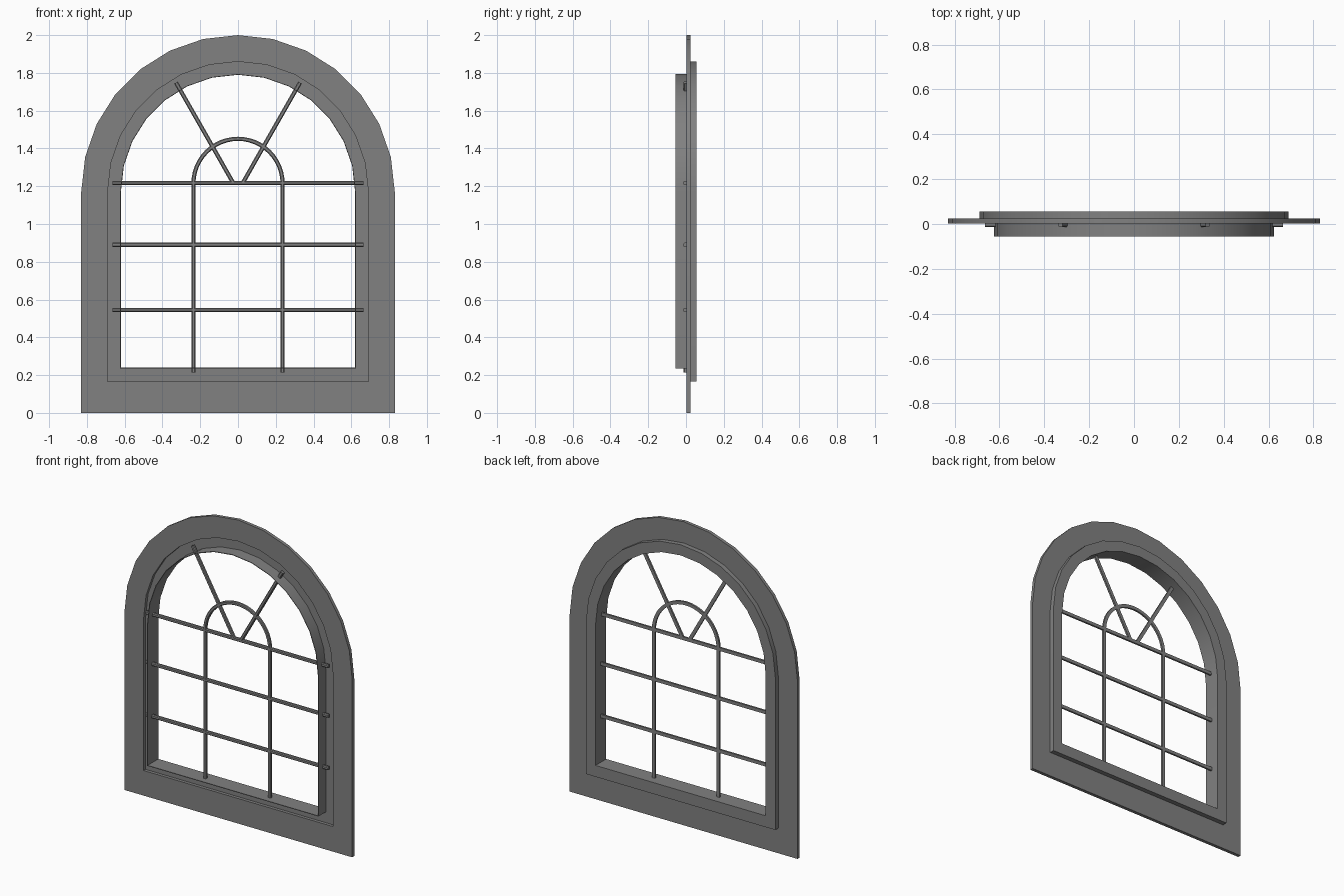
import bpy
import bmesh
from math import cos, sin, pi, radians
from mathutils import Vector

cube = bpy.data.objects.get("Cube")
if cube:
    bpy.data.objects.remove(cube, do_unlink=True)

GREY = (0.22, 0.22, 0.22, 1)
grey = bpy.data.materials.new("mid grey")
grey.diffuse_color = GREY
grey.use_nodes = True
grey.node_tree.nodes["Principled BSDF"].inputs["Base Color"].default_value = GREY

SPRING = 1.17  # height where the main arches begin


def finish(name, bm):
    bmesh.ops.recalc_face_normals(bm, faces=bm.faces)
    mesh = bpy.data.meshes.new(name)
    bm.to_mesh(mesh)
    bm.free()
    mesh.materials.append(grey)
    mesh.shade_smooth()
    mesh.set_sharp_from_angle(angle=radians(30))
    obj = bpy.data.objects.new(name, mesh)
    bpy.context.collection.objects.link(obj)
    return obj


def arch(radius, bottom, spring=SPRING, segments=14):
    """Outline from the right foot, over the arch, to the left foot."""
    curve = [Vector((radius * cos(pi * i / segments), spring + radius * sin(pi * i / segments)))
             for i in range(segments + 1)]
    return [Vector((radius, bottom))] + curve + [Vector((-radius, bottom))]


def frame(name, outer, inner, front, back):
    """Arched frame with a rectangular section between two outlines."""
    bm = bmesh.new()
    loops = [[bm.verts.new((p.x, y, p.y)) for p in outline]
             for outline, y in ((outer, front), (outer, back), (inner, back), (inner, front))]
    count = len(outer)
    for k in range(4):
        a, b = loops[k], loops[(k + 1) % 4]
        for i in range(count):
            j = (i + 1) % count
            bm.faces.new((a[i], a[j], b[j], b[i]))
    return finish(name, bm)


def bar(name, path, half=0.011, front=-0.014, back=0.003):
    """Glazing bar with chamfered front edges, swept along a path."""
    c = 0.005
    profile = [(-half, back), (half, back), (half, front + c),
               (half - c, front), (c - half, front), (-half, front + c)]
    bm = bmesh.new()
    rings = []
    for i, p in enumerate(path):
        d = (path[min(i + 1, len(path) - 1)] - path[max(i - 1, 0)]).normalized()
        n = Vector((d.y, -d.x))
        rings.append([bm.verts.new((p.x + n.x * u, y, p.y + n.y * u)) for u, y in profile])
    for a, b in zip(rings, rings[1:]):
        for k in range(len(profile)):
            m = (k + 1) % len(profile)
            bm.faces.new((a[k], a[m], b[m], b[k]))
    bm.faces.new(rings[0])
    bm.faces.new(rings[-1])
    return finish(name, bm)


# Flat surround, raised rear frame and thin lining around the opening
frame("surround", arch(0.83, 0), arch(0.69, 0.165), 0.003, 0.025)
frame("rear_frame", arch(0.69, 0.165), arch(0.62, 0.24), 0.024, 0.056)
frame("opening_lining", arch(0.624, 0.236), arch(0.62, 0.24), -0.055, 0.03)

# Horizontal glazing bars
for name, z in (("lower", 0.545), ("middle", 0.89), ("upper", 1.217)):
    bar(name + "_crossbar", [Vector((-0.665, z)), Vector((0.665, z))])

# Inner arched glazing bar with its two uprights
bar("inner_arch_bar", arch(0.236, 0.215, spring=1.215, segments=24))

# Diagonal bars fanning out to the arch
for side, s in (("left", 1), ("right", -1)):
    bar(side + "_fan_bar", [Vector((0.025 * s, 1.217)), Vector((0.328 * s, 1.748))])
